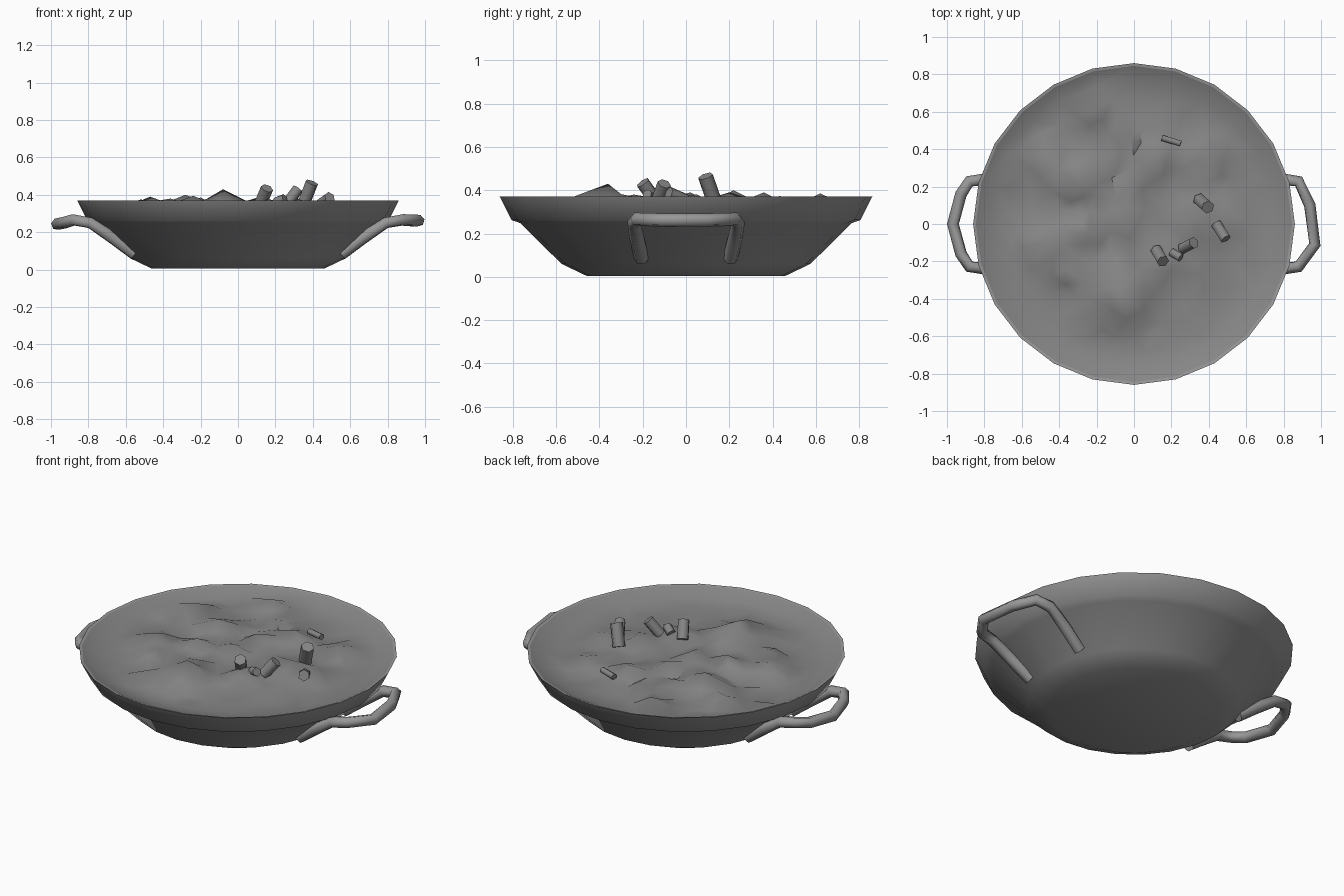
import bpy, bmesh, math, random
from math import sin, cos, pi, hypot
from mathutils import Vector
from mathutils.geometry import delaunay_2d_cdt

if "Cube" in bpy.data.objects:
    bpy.data.objects.remove(bpy.data.objects["Cube"])

random.seed(11)
SEG = 24


def grey(name, v):
    m = bpy.data.materials.new(name)
    m.diffuse_color = (v, v, v, 1)
    m.use_nodes = True
    m.node_tree.nodes["Principled BSDF"].inputs["Base Color"].default_value = m.diffuse_color
    return m


iron, filling = grey("dark_grey", 0.31), grey("food_grey", 0.24)


def smooth(ob, angle, mat):
    ob.data.materials.append(mat)
    bpy.ops.object.select_all(action='DESELECT')
    ob.select_set(True)
    bpy.context.view_layer.objects.active = ob
    bpy.ops.object.shade_smooth_by_angle(angle=math.radians(angle))


def finish(name, bm, angle, mat):
    bmesh.ops.recalc_face_normals(bm, faces=bm.faces)
    me = bpy.data.meshes.new(name)
    bm.to_mesh(me)
    bm.free()
    ob = bpy.data.objects.new(name, me)
    bpy.context.collection.objects.link(ob)
    smooth(ob, angle, mat)
    return ob


def circle(r):
    return [(r * cos(2 * pi * i / SEG), r * sin(2 * pi * i / SEG)) for i in range(SEG)]


# Pan body: lathed profile, closed underneath, thin flat rim
profile = [(0.46, 0.005), (0.575, 0.06), (0.765, 0.248), (0.805, 0.262),
           (0.86, 0.37), (0.845, 0.367)]
bm = bmesh.new()
rings = [[bm.verts.new((x, y, z)) for x, y in circle(r)] for r, z in profile]
for a, b in zip(rings, rings[1:]):
    for i in range(SEG):
        j = (i + 1) % SEG
        bm.faces.new((a[i], a[j], b[j], b[i]))
bm.faces.new(rings[0])
finish("pan_body", bm, 75, iron)

# Food filling: pointed mounds given as x, y, height, spread
mounds = [(-0.08, -0.36, 0.11, 0.24), (-0.28, 0.22, 0.08, 0.18),
          (-0.47, -0.10, 0.07, 0.15), (-0.20, 0.62, 0.065, 0.16),
          (0.12, 0.36, 0.07, 0.18), (-0.05, 0.02, 0.07, 0.16),
          (0.32, 0.05, 0.06, 0.24), (-0.52, 0.36, 0.055, 0.16),
          (-0.24, -0.04, 0.075, 0.14), (-0.02, 0.20, 0.07, 0.14),
          (0.40, 0.36, 0.05, 0.15), (-0.36, -0.24, 0.06, 0.14),
          (0.16, -0.17, 0.06, 0.16), (-0.02, 0.46, 0.05, 0.14)]


def food_height(x, y):
    return 0.32 + max(max(0, h * (1 - hypot(x - a, y - b) / s))
                      for a, b, h, s in mounds)


# Smooth rings meet the rim; irregular points in the middle make it lumpy
points = [(x, y, 0.367) for x, y in circle(0.845)]
points += [(x, y, 0.330) for x, y in circle(0.765)]
points += [(a, b, food_height(a, b)) for a, b, h, s in mounds]
while len(points) < 240:
    r, t = 0.69 * math.sqrt(random.random()), random.uniform(0, 2 * pi)
    x, y = r * cos(t), r * sin(t)
    if all((x - p[0]) ** 2 + (y - p[1]) ** 2 > 0.06 ** 2 for p in points):
        rough = 0.018 if r < 0.52 else 0.006
        points.append((x, y, food_height(x, y) + random.uniform(-rough, rough)))
tris = delaunay_2d_cdt([Vector(p[:2]) for p in points], [], [], 0, 1e-6)[2]
bm = bmesh.new()
verts = [bm.verts.new(p) for p in points]
for t in tris:
    bm.faces.new([verts[i] for i in t])
finish("food_filling", bm, 45, filling)


# Chopped garnish: short tilted tubes standing out of the food
def garnish(name, base, tip, radius):
    base, tip = Vector(base), Vector(tip)
    d = tip - base
    bm = bmesh.new()
    bmesh.ops.create_cone(bm, cap_ends=True, segments=6, radius1=radius,
                          radius2=radius, depth=d.length)
    ob = finish(name, bm, 65, filling)
    ob.rotation_euler = d.to_track_quat('Z', 'Y').to_euler()
    ob.location = (base + tip) / 2


pieces = [((0.12, -0.14, 0.35), (0.155, -0.20, 0.435), 0.034),
          ((0.26, -0.13, 0.35), (0.32, -0.10, 0.43), 0.032),
          ((0.35, 0.13, 0.35), (0.395, 0.09, 0.465), 0.036),
          ((0.44, 0.00, 0.35), (0.49, -0.08, 0.385), 0.032),
          ((0.20, -0.15, 0.36), (0.25, -0.18, 0.38), 0.025),
          ((0.15, 0.46, 0.35), (0.25, 0.43, 0.355), 0.018)]
for n, p in enumerate(pieces):
    garnish("garnish_piece_%d" % (n + 1), *p)


# Side handles: loop outside the rim with legs let into the pan wall
def handle(name, side, outer):
    # each leg: x, y, z, relative thickness
    leg = [(0.555, 0.205, 0.085, 1.1), (0.67, 0.225, 0.17, 1.1),
           (0.79, 0.24, 0.25, 1), (0.88, 0.228, 0.266, 1)]
    pts = leg + outer + [(x, -y, z, w) for x, y, z, w in reversed(leg)]
    cu = bpy.data.curves.new(name, 'CURVE')
    cu.dimensions = '3D'
    cu.bevel_depth = 0.032
    cu.bevel_resolution = 1
    cu.use_fill_caps = True
    sp = cu.splines.new('POLY')
    sp.points.add(len(pts) - 1)
    for q, (x, y, z, w) in zip(sp.points, pts):
        q.co = (side * x, y, z, 1)
        q.radius = w
    ob = bpy.data.objects.new(name, cu)
    bpy.context.collection.objects.link(ob)
    bpy.ops.object.select_all(action='DESELECT')
    ob.select_set(True)
    bpy.context.view_layer.objects.active = ob
    bpy.ops.object.convert(target='MESH')
    smooth(bpy.context.view_layer.objects.active, 70, iron)


handle("handle_right", 1, [(0.94, 0.10, 0.262, 1), (0.967, -0.11, 0.262, 1)])
handle("handle_left", -1, [(0.925, 0.16, 0.252, 1), (0.968, 0.0, 0.243, 1),
                           (0.925, -0.16, 0.252, 1)])
